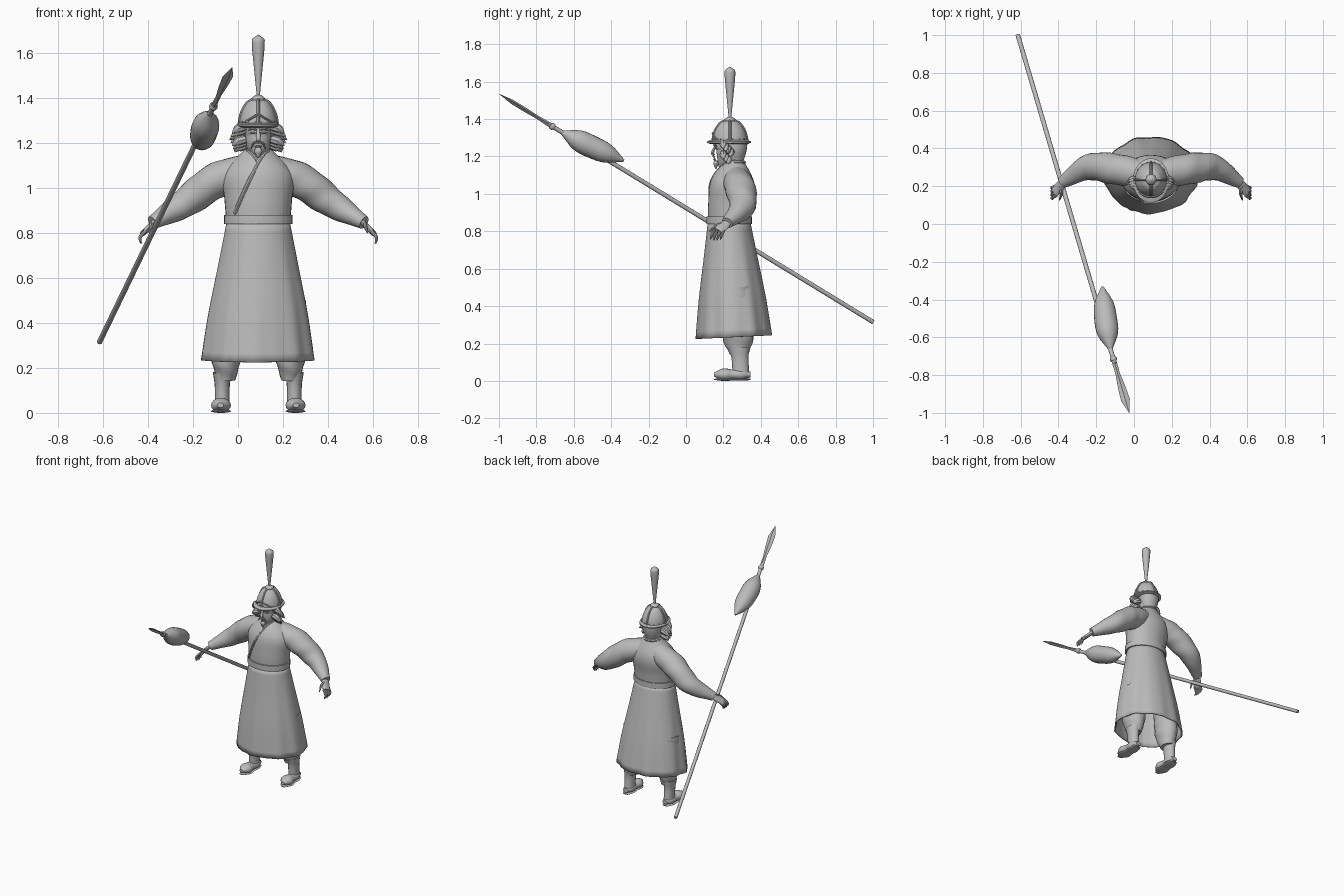
import bpy, bmesh, math
from mathutils import Vector

if "Cube" in bpy.data.objects:
    bpy.data.objects.remove(bpy.data.objects["Cube"])

CENTRE = Vector((.09, 0, 0))   # body centre line
FRONT, UP = Vector((0, 1, 0)), Vector((0, 0, 1))
parts = []
grey = bpy.data.materials.new("plain grey")
grey.use_nodes = True
grey.diffuse_color = (.5, .5, .5, 1)
grey.node_tree.nodes["Principled BSDF"].inputs["Base Color"].default_value = grey.diffuse_color


def sample(values, t):
    """Smooth value at fraction t of evenly spaced numbers or vectors."""
    if isinstance(values, (int, float)):
        return values
    spans = len(values) - 1
    i = min(int(t * spans), spans - 1)
    f = t * spans - i
    padded = [2 * values[0] - values[1], *values, 2 * values[-1] - values[-2]]
    a, b, c, d = padded[i:i + 4]
    return b + (c - a + (2 * a - 5 * b + 4 * c - d + (3 * (b - c) + d - a) * f) * f) * (f / 2)


def sweep(name, path, width, flat=1, sides=16, steps=16, hint=FRONT, mirror=1, shape=None, capped=True):
    """Skin elliptical rings along a path measured from the centre line."""
    points = [Vector((p[0] * mirror, p[1], p[2])) + CENTRE for p in path]
    centres = [sample(points, i / steps) for i in range(steps + 1)]
    bm = bmesh.new()
    rings = []
    for i, centre in enumerate(centres):
        t = i / steps
        axis = (centres[min(i + 1, steps)] - centres[max(i - 1, 0)]).normalized()
        across = axis.cross(hint).normalized()
        along = axis.cross(across) * sample(flat, t)
        radius = max(sample(width, t), .001)
        ring = []
        for k in range(sides):
            a = math.tau * k / sides
            r = radius * (shape(a, t) if shape else 1)
            ring.append(bm.verts.new(centre + r * (across * math.cos(a) + along * math.sin(a))))
        rings.append(ring)
    for low, high in zip(rings, rings[1:]):
        for k in range(sides):
            n = (k + 1) % sides
            bm.faces.new((low[k], low[n], high[n], high[k]))
    if capped:
        bm.faces.new(rings[0])
        bm.faces.new(rings[-1])
    bmesh.ops.recalc_face_normals(bm, faces=bm.faces)
    mesh = bpy.data.meshes.new(name)
    bm.to_mesh(mesh)
    bm.free()
    mesh.materials.append(grey)
    ob = bpy.data.objects.new(name, mesh)
    bpy.context.collection.objects.link(ob)
    parts.append(ob)
    return ob


def column(name, y, bottom, top, width, x=0, **options):
    """Upright sweep between two heights."""
    return sweep(name, [(x, y, bottom), (x, y, top)], width, **options)


# Robe skirt with folds and an overlapping front panel
def skirt_folds(angle, t):
    drop = 1 - t
    past_edge = angle - math.radians(60)
    lap = .06 * math.exp(-past_edge * 3) if past_edge > 0 else 0
    return 1 + drop * (.018 * math.sin(9 * angle) + .01 * math.sin(14 * angle)) + lap * (.4 + .6 * drop)


skirt = sweep("robe_skirt", [(0, .26, .235), (0, .23, .85)], (.25, .22, .18, .14), .81,
              sides=72, shape=skirt_folds, capped=False)
cloth = skirt.modifiers.new("thickness", "SOLIDIFY")
cloth.thickness = .008

# Robe body with crossed lapels, collar and belt
HEM, NECK = .83, 1.18
BODY_Y = (.23, .235, .25, .265)
BODY_WIDTH = (.14, .15, .155, .05)
BODY_FLAT = (.8, .78, .75, .9)
body_path = [(0, y, HEM + (NECK - HEM) * k / 3) for k, y in enumerate(BODY_Y)]
sweep("robe_body", body_path, BODY_WIDTH, BODY_FLAT, sides=32,
      shape=lambda a, t: 1 + .01 * math.sin(11 * a) * (1 - t))


def on_robe(x, z):
    """Point on the front of the robe body."""
    t = (z - HEM) / (NECK - HEM)
    width = sample(BODY_WIDTH, t)
    depth = width * sample(BODY_FLAT, t)
    return (x, sample(BODY_Y, t) - depth * math.sqrt(max(0, 1 - (x / width) ** 2)), z)


def lapel(name, reach, direction, length):
    """Band curving down and across from the neck."""
    line = [k / 8 * length for k in range(9)]
    sweep(name, [on_robe(direction * (.045 - reach * t), 1.165 - .28 * t ** 1.3) for t in line], .009, sides=8)


lapel("long_lapel", .15, 1, 1)
lapel("short_lapel", .15, -1, .3)
half_turn = [math.pi * k / 8 for k in range(9)]
sweep("back_collar", [(.055 * math.cos(a), .255 + .055 * math.sin(a), 1.168) for a in half_turn],
      .01, sides=8, hint=UP)
column("belt", .23, .84, .88, .152, flat=.8, sides=32, steps=1)


def creases(angle, t):
    return 1 + .03 * math.sin(t * 26 + 2 * angle) * math.sin(t * math.pi)


# Arms, legs, hair tufts and face halves on both sides
for mirror, word in ((1, "left"), (-1, "right")):
    def limb(name, path, width, flat=1, **options):
        sweep(word + "_" + name, path, width, flat, mirror=mirror, **options)

    limb("sleeve", [(.05, .265, 1.08), (.19, .29, 1.03), (.33, .3, .93), (.47, .22, .845)],
         (.07, .078, .065, .03), 1.05, sides=24, steps=24, shape=creases)
    limb("palm", [(.45, .235, .86), (.51, .17, .8)], .013, (1.3, 2.3, 2.2), sides=12, steps=8)
    for k in range(4):
        y = .15 + .018 * k
        tip = .75 + .004 * abs(k - 1.5)
        limb(f"finger_{k + 1}", [(.5, y, .81), (.525, y - .012, .78), (.52, y - .02, tip)],
             (.008, .008, .003), sides=8, steps=6)
    limb("thumb", [(.475, .2, .84), (.475, .16, .83), (.485, .125, .8)], (.01, .009, .003), sides=8, steps=6)

    limb("trouser", [(.143, .285, .145), (.143, .26, .5)], (.04, .065, .07, .07, .07), 1.3,
         sides=20, steps=24, shape=lambda a, t: 1 + .03 * math.sin(30 * t + 2 * a))
    limb("boot_shaft", [(.16, .295, .02), (.16, .285, .18)], (.034, .033, .034, .042), 1.35)
    for name, height, flat in (("boot_foot", .034, .75), ("boot_sole", .008, .18)):
        limb(name, [(.16, .345, height), (.168, .15, height)], (.02, .038, .036, .044, .014), flat, hint=UP)

    for k in range(7):
        z = 1.262 - .014 * k
        y = .2 + .013 * (k % 4)
        limb(f"hair_tuft_{k + 1}", [(.055, y, z + .01), (.09, y, z), (.128 - .006 * abs(k - 2), y, z - .02)],
             (.018, .02, .002), sides=8, steps=8)

    limb("brow", [(.008, .153, 1.257), (.025, .151, 1.262), (.045, .163, 1.256)], (.004, .006, .003),
         sides=8, steps=6)
    limb("eye", [(.012, .158, 1.243), (.037, .163, 1.243)], (.002, .005, .002), sides=8, steps=6)
    limb("moustache", [(0, .145, 1.2), (.02, .149, 1.198), (.034, .162, 1.17)], (.004, .005, .001),
         sides=8, steps=6)

# Head
column("neck", .262, 1.12, 1.23, .042, flat=1.1)
sweep("head", [(0, .185, 1.14), (0, .236, 1.22), (0, .236, 1.3)], (.012, .05, .06, .064, .06),
      (1.1, 1.3, 1.25), sides=24)
column("back_hair", .265, 1.175, 1.28, (.045, .063, .07), flat=.92, sides=24)
sweep("nose", [(0, .16, 1.262), (0, .142, 1.22), (0, .152, 1.207)], (.006, .011, .008), .8, sides=10)
sweep("lower_lip", [(-.016, .158, 1.183), (0, .15, 1.183), (.016, .158, 1.183)], (.002, .005, .002), sides=8)
column("beard", .16, 1.132, 1.178, (.002, .012, .018, .01), flat=.8, sides=10)

# Helmet with brim, crossing ribs, brow edge and rivets
HEAD_Y, BRIM, CROWN, OVAL = .235, 1.27, 1.4, 1.09
dome = [.085 * math.sqrt(1 - (k / 8) ** 2) for k in range(9)]
column("helmet_dome", HEAD_Y, BRIM, CROWN, dome, flat=OVAL, sides=36, steps=24)
column("helmet_brim", HEAD_Y - .005, BRIM - .004, BRIM + .018, (.08, .096, .096, .084), flat=1.22,
       sides=36, steps=3)


def on_helmet(angle, radius, z):
    return (radius * math.cos(angle), HEAD_Y + OVAL * radius * math.sin(angle), z)


for k in range(4):
    a = math.tau * k / 4
    rib = [on_helmet(a, r, BRIM + (CROWN - BRIM) * i / 8) for i, r in enumerate(dome)]
    sweep(f"helmet_rib_{k + 1}", rib, .007, sides=8, hint=Vector((math.sin(a), -math.cos(a), 0)))
brow_edge = [on_helmet(k / 4 - math.pi / 2, .085, 1.325 - .011 * abs(k)) for k in range(-4, 5)]
sweep("brow_plate_edge", brow_edge, .005, sides=8, hint=UP)
for k in range(16):
    a = math.tau * (k + .5) / 16
    sweep(f"helmet_rivet_{k + 1}", [on_helmet(a, r, 1.293) for r in (.08, .088)], .004, sides=8,
          steps=1, hint=UP)

# Plume swelling to a rounded top
column("plume_knob", HEAD_Y, 1.388, 1.412, (.028, .028, .012))
plume = [(.006 + .028 * k / 16) * math.sqrt(1 - (k / 16) ** 16) for k in range(17)]
column("plume", HEAD_Y, CROWN, 1.68, plume, steps=32)

# Spear measured from butt to tip
BUTT, TIP = Vector((-.705, 1, .315)), Vector((-.115, -1, 1.535))


def spear(name, start, end, width, flat=1, **options):
    sweep(name, [BUTT.lerp(TIP, start), BUTT.lerp(TIP, end)], width, flat, hint=UP, **options)


spear("spear_shaft", 0, .87, .012, steps=1)
spear("spear_collar", .852, .863, (.013, .019, .019, .013), steps=3)
spear("spear_blade", .862, 1, (.013, .012, .02, .024, .001), (1, .6, .4), sides=4, steps=4)
sag = Vector((.055, 0, .05))
sweep("spear_tassel", [BUTT.lerp(TIP, .83), BUTT.lerp(TIP, .75) + sag * .4, BUTT.lerp(TIP, .666) + sag],
      (.013, .055, .06, .05, .006), hint=UP, sides=24, shape=lambda a, t: 1 + .012 * math.sin(10 * a))

# Smooth shading that keeps hard edges
bpy.ops.object.select_all(action="DESELECT")
for ob in parts:
    ob.select_set(True)
bpy.context.view_layer.objects.active = parts[0]
bpy.ops.object.shade_smooth_by_angle(angle=math.radians(40))
